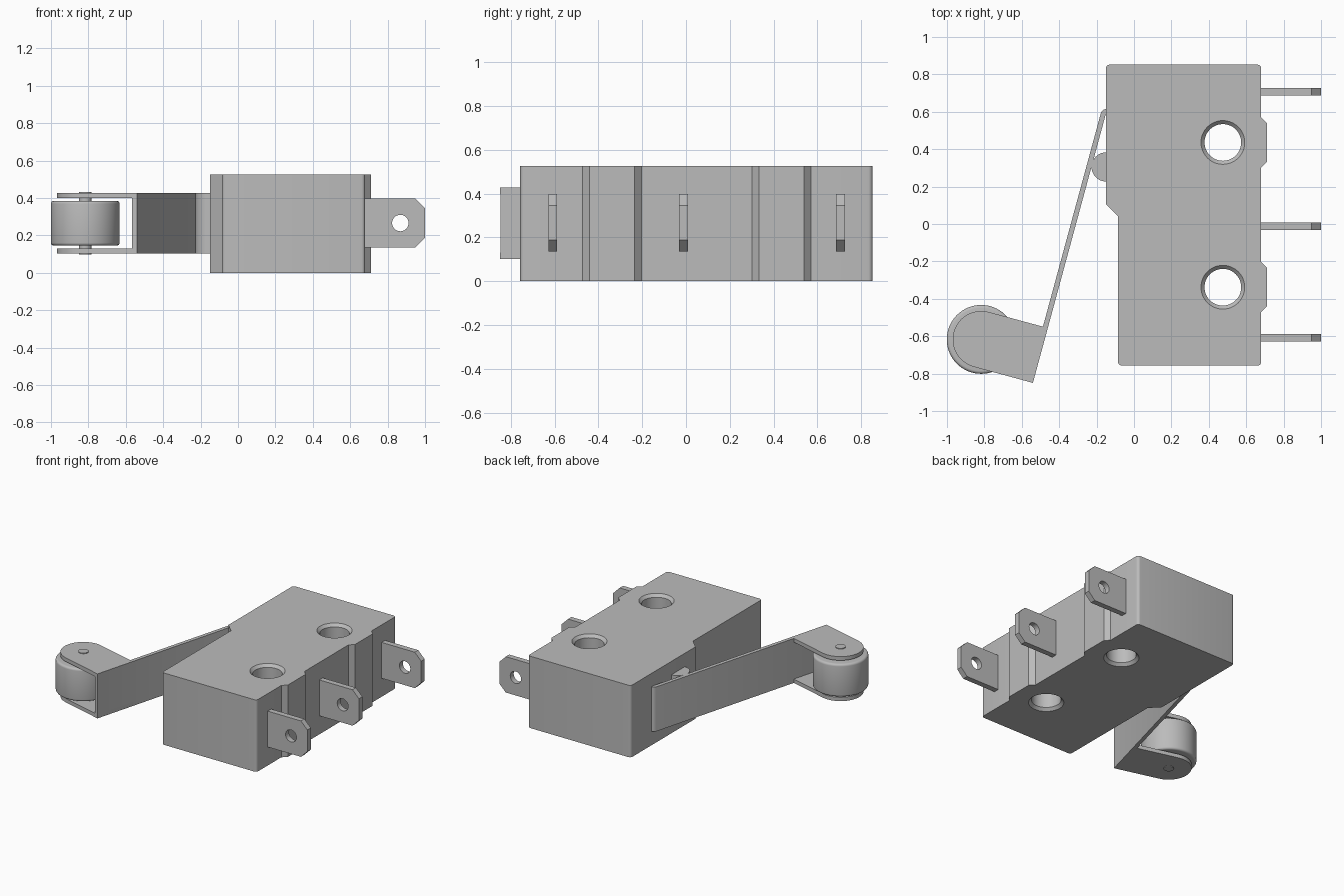
import bpy, bmesh, math
from mathutils import Matrix, Vector

cube = bpy.data.objects.get("Cube")
if cube:
    bpy.data.objects.remove(cube, do_unlink=True)

grey = bpy.data.materials.new("plain grey")
grey.use_nodes = True
colour = (0.5, 0.5, 0.5, 1)
grey.diffuse_color = colour
grey.node_tree.nodes["Principled BSDF"].inputs["Base Color"].default_value = colour


def finish(name, bm):
    bmesh.ops.recalc_face_normals(bm, faces=bm.faces)
    mesh = bpy.data.meshes.new(name)
    bm.to_mesh(mesh)
    bm.free()
    mesh.materials.append(grey)
    obj = bpy.data.objects.new(name, mesh)
    bpy.context.collection.objects.link(obj)
    return obj


def prism(name, points, low, high, rounded=(), radius=0.02, matrix=None):
    """Extrude a flat outline, rounding the listed corners."""
    bm = bmesh.new()
    verts = [bm.verts.new((p[0], p[1], low)) for p in points]
    bm.faces.new(verts)
    if rounded:
        bmesh.ops.bevel(bm, geom=[verts[i] for i in rounded], offset=radius,
                        segments=5, profile=0.5, affect='VERTICES')
    out = bmesh.ops.extrude_face_region(bm, geom=bm.faces[:])
    moved = [g for g in out["geom"] if isinstance(g, bmesh.types.BMVert)]
    bmesh.ops.translate(bm, verts=moved, vec=(0, 0, high - low))
    if matrix:
        bm.transform(matrix)
    return finish(name, bm)


def lathe(name, profile, centre, matrix=None, steps=48):
    """Stack rings of (radius, height) into a capped turned solid."""
    bm = bmesh.new()
    rings = [[bm.verts.new((r * math.cos(math.tau * i / steps),
                            r * math.sin(math.tau * i / steps), z))
              for i in range(steps)] for r, z in profile]
    for a, b in zip(rings, rings[1:]):
        for i in range(steps):
            j = (i + 1) % steps
            bm.faces.new((a[i], a[j], b[j], b[i]))
    bm.faces.new(rings[0])
    bm.faces.new(rings[-1])
    bm.transform(Matrix.Translation(centre) @ (matrix or Matrix()))
    return finish(name, bm)


def cut(obj, cutter):
    mod = obj.modifiers.new("hole", 'BOOLEAN')
    mod.operation, mod.object, mod.solver = 'DIFFERENCE', cutter, 'EXACT'
    bpy.context.view_layer.objects.active = obj
    bpy.ops.object.modifier_apply(modifier=mod.name)
    bpy.data.objects.remove(cutter, do_unlink=True)


def smooth(obj):
    bpy.ops.object.select_all(action='DESELECT')
    obj.select_set(True)
    bpy.context.view_layer.objects.active = obj
    bpy.ops.object.shade_smooth_by_angle(angle=math.radians(30))


# Case with a stepped left side and two raised pads on the right
TOP = 0.525
SIDE, PAD = 0.68, 0.712
outline = [(-0.085, -0.757), (SIDE, -0.757)]
for y in (-0.338, 0.436):
    outline += [(SIDE, y - 0.134), (PAD, y - 0.102), (PAD, y + 0.102), (SIDE, y + 0.134)]
outline += [(SIDE, 0.852), (-0.15, 0.852), (-0.15, 0.105), (-0.085, 0.04)]
case = prism("case", outline, 0, TOP, rounded=(0, 1, 10, 11))

# Countersunk mounting holes
for y in (-0.338, 0.436):
    cut(case, lathe("hole_cutter", [(0.137, -0.02), (0.117, 0), (0.098, 0.02),
                                    (0.098, TOP - 0.02), (0.117, TOP), (0.137, TOP + 0.02)],
                    (0.475, y, 0)))
smooth(case)

# Terminal blades, drawn flat and stood upright
upright = Matrix.Rotation(math.pi / 2, 4, 'X')
blade = [(0.6, 0.135), (0.948, 0.135), (1, 0.187), (1, 0.345), (0.948, 0.397), (0.6, 0.397)]
for label, y in (("front", -0.608), ("middle", -0.012), ("back", 0.706)):
    terminal = prism(label + "_terminal", blade, -0.02, 0.02,
                     matrix=Matrix.Translation((0, y, 0)) @ upright)
    cut(terminal, lathe("eye_cutter", [(0.044, -0.1), (0.044, 0.1)],
                        (0.868, y, 0.266), upright, 32))
    smooth(terminal)

# Lever strip, hooked into the case at its top end
LOW, HIGH = 0.102, 0.427
root, tip = Vector((-0.15, 0.59)), Vector((-0.54, -0.848))
along = (tip - root).normalized()
out = Vector((along.y, -along.x))
thick = out * 0.027
lever = prism("lever", [tip, root, (-0.13, 0.614), (-0.163, 0.614), root + thick, tip + thick],
              LOW, HIGH, rounded=(3,), radius=0.012)
smooth(lever)

# Fork cheeks with round ends
RADIUS = 0.152
axle = Vector((-0.817, -0.617))
reach = (tip - axle).dot(out)
start = axle + out * reach
cheek = [start + along * RADIUS, start - along * RADIUS]
for i in range(25):
    a = math.pi * i / 24
    cheek.append(axle - along * RADIUS * math.cos(a) + out * RADIUS * math.sin(a))
for label, z in (("lower", LOW), ("upper", HIGH - 0.028)):
    smooth(prism(label + "_fork_cheek", cheek, z, z + 0.028))

# Roller with softened rims, and its pin
profile = []
for z, sign in ((0.145, -1), (0.385, 1)):
    arc = [(0.168 + 0.016 * math.cos(a), z - sign * 0.016 + sign * 0.016 * math.sin(a))
           for a in (math.pi / 2 * k / 4 for k in range(5))]
    profile += arc[::-1] if sign < 0 else arc
smooth(lathe("roller", profile, (axle.x, axle.y, 0), steps=64))
smooth(lathe("roller_pin", [(0.034, 0.097), (0.034, 0.432)], (axle.x, axle.y, 0)))

# Push button under the lever
smooth(lathe("plunger", [(0.078, LOW), (0.078, HIGH)], (-0.149, 0.305, 0)))
